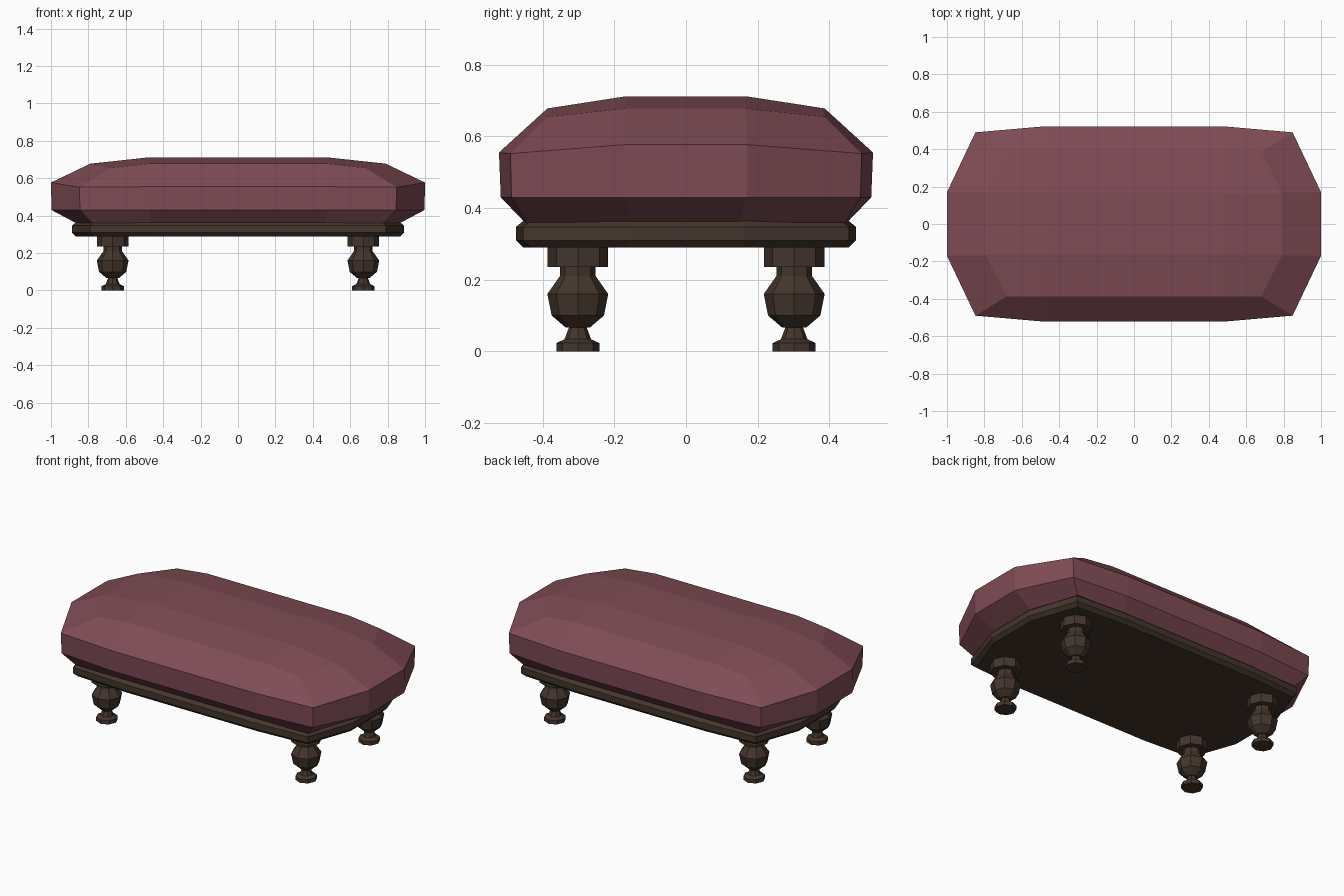
import bpy, bmesh, math

if "Cube" in bpy.data.objects:
    bpy.data.objects.remove(bpy.data.objects["Cube"])


def material(name, rgb):
    m = bpy.data.materials.new(name)
    m.diffuse_color = (*rgb, 1)
    m.use_nodes = True
    m.node_tree.nodes["Principled BSDF"].inputs["Base Color"].default_value = m.diffuse_color
    return m


FABRIC = material("dusty red fabric", (0.215, 0.072, 0.092))
WOOD = material("dark wood", (0.058, 0.036, 0.026))


def finish(bm, name, mat):
    bmesh.ops.recalc_face_normals(bm, faces=bm.faces[:])
    me = bpy.data.meshes.new(name)
    bm.to_mesh(me)
    bm.free()
    me.materials.append(mat)
    ob = bpy.data.objects.new(name, me)
    bpy.context.collection.objects.link(ob)
    return ob


def ring(bm, end, corner, side):
    """Twelve-point outline from an end, a corner and a long-side point of one quadrant."""
    quarter = [end, corner, side]
    pts = []
    for sx, sy in ((1, 1), (-1, 1), (-1, -1), (1, -1)):
        q = quarter if sx * sy > 0 else quarter[::-1]
        pts += [(sx * x, sy * y, z) for x, y, z in q]
    return [bm.verts.new(p) for p in pts]


def bridge(bm, rings):
    for a, b in zip(rings, rings[1:]):
        n = len(a)
        for i in range(n):
            bm.faces.new((a[i], a[(i + 1) % n], b[(i + 1) % n], b[i]))


# Padded cushion: stacked outlines closed by a domed 3 x 3 top
bm = bmesh.new()
rings = [ring(bm, *r) for r in (
    ((0.865, 0.15, 0.36), (0.78, 0.445, 0.36), (0.46, 0.45, 0.36)),
    ((0.997, 0.17, 0.43), (0.845, 0.487, 0.43), (0.48, 0.517, 0.43)),
    ((1.0, 0.17, 0.577), (0.848, 0.49, 0.552), (0.48, 0.522, 0.555)),
    ((0.79, 0.167, 0.678), (0.68, 0.387, 0.655), (0.475, 0.387, 0.678)),
)]
bridge(bm, rings)
bm.faces.new(rings[0])
top = rings[-1]
inner = [bm.verts.new((x * 0.475, y * 0.167, 0.712))
         for x, y in ((1, 1), (-1, 1), (-1, -1), (1, -1))]
e = [(0, 1, 2), (5, 4, 3), (6, 7, 8), (11, 10, 9)]  # end, corner, side per quadrant
for q, (a, c, s) in enumerate(e):
    bm.faces.new((top[a], top[c], top[s], inner[q]))
for p, q, k in ((0, 1, 2), (1, 2, 0), (2, 3, 2), (3, 0, 0)):
    bm.faces.new((top[e[p][k]], top[e[q][k]], inner[q], inner[p]))
bm.faces.new(inner)
finish(bm, "cushion", FABRIC)

# Moulded wooden frame with bevelled edges
bm = bmesh.new()
rings = []
for inset, z in ((0.02, 0.29), (0, 0.31), (0, 0.347), (0.022, 0.365)):
    rings.append(ring(bm, (0.888 - inset, 0.16, z),
                      (0.79 - inset, 0.455 - inset, z),
                      (0.46, 0.475 - inset, z)))
bridge(bm, rings)
bm.faces.new(rings[0])
bm.faces.new(rings[-1])
finish(bm, "frame", WOOD)

# Four turned legs, eight-sided
PROFILE = [(0.06, 0), (0.06, 0.023), (0.037, 0.034), (0.025, 0.066),
           (0.033, 0.066), (0.073, 0.1), (0.085, 0.16), (0.05, 0.21),
           (0.05, 0.235), (0.085, 0.235), (0.085, 0.295)]
for fy, fname in ((-1, "front"), (1, "back")):
    for fx, sname in ((-1, "left"), (1, "right")):
        bm = bmesh.new()
        rings = [[bm.verts.new((fx * 0.67 + r * math.cos(i * math.pi / 4),
                                fy * 0.302 + r * math.sin(i * math.pi / 4), z))
                  for i in range(8)] for r, z in PROFILE]
        bridge(bm, rings)
        bm.faces.new(rings[0])
        bm.faces.new(rings[-1])
        finish(bm, f"{fname}_{sname}_leg", WOOD)
